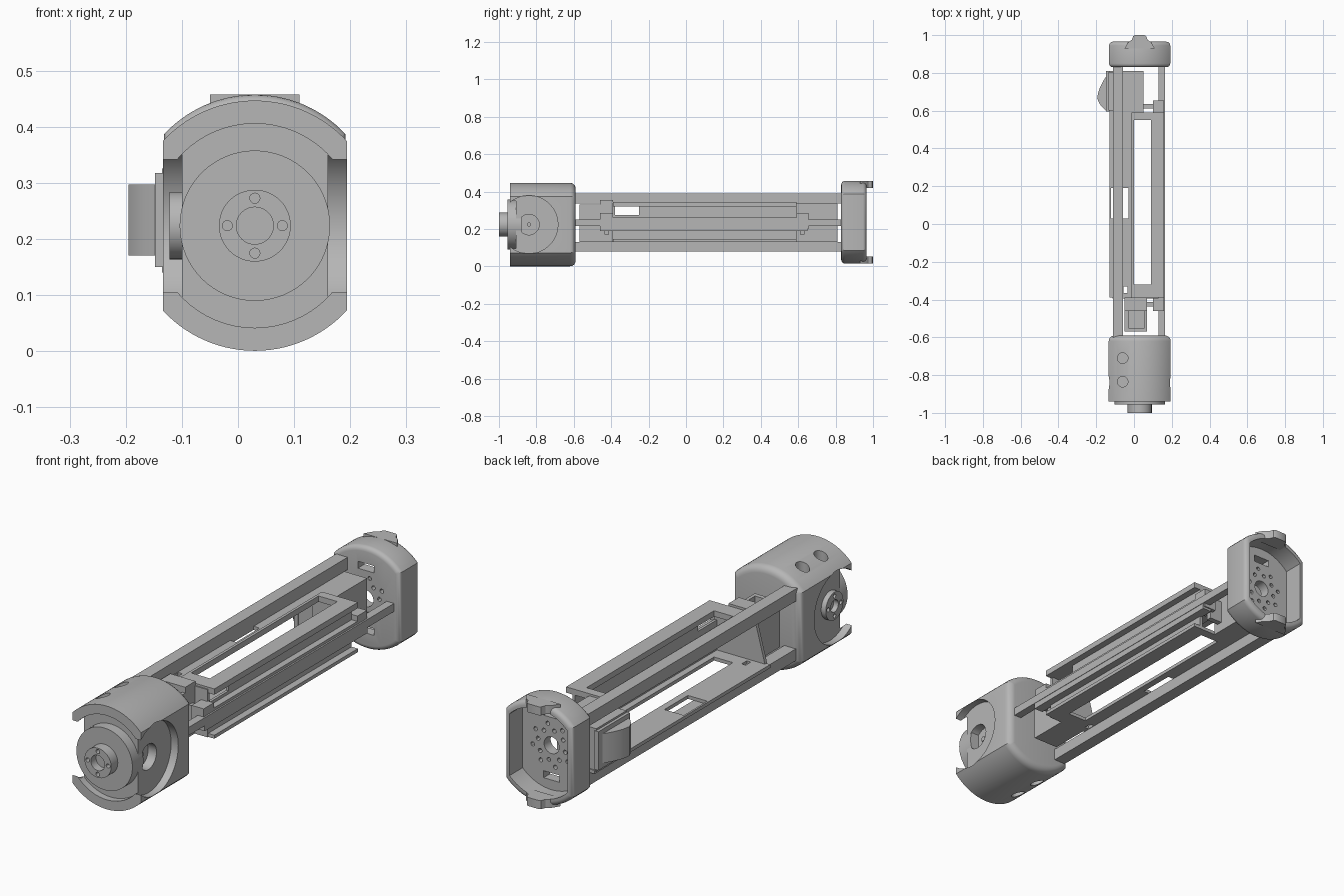
import bpy, bmesh, math
from mathutils import Matrix, Vector

if "Cube" in bpy.data.objects:
    bpy.data.objects.remove(bpy.data.objects["Cube"])

grey = bpy.data.materials.new("plain grey")
grey.use_nodes = True
COL = (0.47, 0.47, 0.47, 1)
grey.diffuse_color = COL
grey.node_tree.nodes["Principled BSDF"].inputs["Base Color"].default_value = COL
parts = []
CX = 0.03   # axis of the round end pieces
HZ = 0.2235  # housing centre height
CZ = 0.236   # cap centre height


def make(name, bm):
    bmesh.ops.recalc_face_normals(bm, faces=bm.faces)
    me = bpy.data.meshes.new(name)
    bm.to_mesh(me)
    bm.free()
    me.materials.append(grey)
    ob = bpy.data.objects.new(name, me)
    bpy.context.collection.objects.link(ob)
    parts.append(ob)
    return ob


def box(name, x, y, z):
    bm = bmesh.new()
    bmesh.ops.create_cube(bm, size=1)
    for v in bm.verts:
        v.co = [lo + (c + 0.5) * (hi - lo) for c, (lo, hi) in zip(v.co, (x, y, z))]
    return make(name, bm)


def cyl(name, centre, r, axis, a, b, n=48):
    """Cylinder along an axis from a to b; centre gives the other two coordinates."""
    bm = bmesh.new()
    bmesh.ops.create_cone(bm, cap_ends=True, segments=n, radius1=r, radius2=r, depth=b - a)
    rot = {"x": Matrix.Rotation(math.pi / 2, 4, "Y"),
           "y": Matrix.Rotation(math.pi / 2, 4, "X"), "z": Matrix()}[axis]
    pos = list(centre)
    pos.insert("xyz".index(axis), (a + b) / 2)
    bm.transform(Matrix.Translation(pos) @ rot)
    return make(name, bm)


def prism(name, pts, axis, a, b, round_at=(), width=0.02):
    """Profile extruded along y or z; rims at the listed positions are rounded."""
    i = "xyz".index(axis)
    bm = bmesh.new()
    verts = []
    for p in pts:
        co = list(p)
        co.insert(i, a)
        verts.append(bm.verts.new(co))
    face = bm.faces.new(verts)
    ext = bmesh.ops.extrude_face_region(bm, geom=[face])["geom"]
    move = Vector((0, 0, 0))
    move[i] = b - a
    bmesh.ops.translate(bm, verts=[g for g in ext if isinstance(g, bmesh.types.BMVert)], vec=move)
    bmesh.ops.recalc_face_normals(bm, faces=bm.faces)
    rims = [e for e in bm.edges if any(all(abs(v.co[i] - p) < 1e-5 for v in e.verts) for p in round_at)]
    if rims:
        bmesh.ops.bevel(bm, geom=rims, offset=width, segments=4, profile=0.5, affect="EDGES")
    return make(name, bm)


def slab(w, r, cz, n=28):
    """Circle with both sides cut flat."""
    a = math.acos(w / r)
    top = [a + (math.pi - 2 * a) * k / n for k in range(n + 1)]
    return [(CX + r * math.cos(t), cz + r * math.sin(t)) for t in top + [t + math.pi for t in top]]


def cut(ob, *cutters):
    for c in cutters:
        m = ob.modifiers.new("cut", "BOOLEAN")
        m.object, m.solver = c, "EXACT"
    bpy.context.view_layer.update()
    me = bpy.data.meshes.new_from_object(ob.evaluated_get(bpy.context.evaluated_depsgraph_get()))
    ob.modifiers.clear()
    ob.data = me
    for c in cutters:
        parts.remove(c)
        bpy.data.objects.remove(c)


# Motor housing with front bore, round side pockets and screw holes
housing = prism("motor_housing", slab(0.164, 0.223, HZ), "y", -0.94, -0.59, (-0.59,), 0.03)
cutters = [cyl("bore", (CX, HZ), 0.182, "y", -1.1, -0.91, 64),
           cyl("pocket_left", (-0.84, HZ), 0.155, "x", 0.16, 0.3, 64),
           cyl("pocket_right", (-0.84, HZ), 0.155, "x", -0.3, -0.10, 64),
           cyl("shaft_hole", (-0.84, HZ), 0.055, "x", 0.12, 0.3)]
for y in (-0.71, -0.835):
    cutters += [cyl("screw_top", (-0.06, y), 0.028, "z", 0.38, 0.6, 24),
                cyl("screw_bottom", (-0.06, y), 0.028, "z", -0.2, 0.065, 24)]
cut(housing, *cutters)
cyl("shaft_pin", (-0.84, HZ), 0.011, "x", 0.10, 0.13, 16)

# Motor face and its hub, plus the hub in the right pocket
cyl("motor_face", (CX, HZ), 0.134, "y", -0.955, -0.88, 64)
hub = cyl("motor_hub", (CX, HZ), 0.064, "y", -1.0, -0.94)
cut(hub, cyl("hub_bore", (CX, HZ), 0.033, "y", -1.1, -0.965),
    *[cyl("hub_screw", (CX + 0.049 * math.cos(k * math.pi / 2), HZ + 0.049 * math.sin(k * math.pi / 2)),
          0.009, "y", -1.1, -0.97, 16) for k in range(4)])
side = cyl("side_hub", (-0.84, HZ), 0.06, "x", -0.122, -0.09)
cut(side, cyl("side_bore", (-0.84, HZ), 0.026, "x", -0.2, -0.095),
    *[cyl("side_screw", (-0.84 + 0.043 * math.cos(k * math.pi / 2), HZ + 0.043 * math.sin(k * math.pi / 2)),
          0.009, "x", -0.2, -0.105, 16) for k in range(4)])

# End cap with a recessed, perforated floor and two lugs
cap = prism("end_cap", slab(0.162, 0.221, CZ), "y", 0.83, 0.965, (0.83, 0.965), 0.02)
cut(cap, prism("recess", slab(0.138, 0.192, CZ), "y", 0.875, 1.1))
holes = [cyl("centre_hole", (CX, CZ), 0.036, "y", 0.7, 1.1, 32)]
for k in range(16):
    t, r = (k + 0.5) * math.pi / 8, (0.066, 0.092)[k % 2]
    holes.append(cyl("small_hole", (CX + r * math.cos(t), CZ + r * math.sin(t)), 0.009, "y", 0.7, 1.1, 12))
for s in (-1, 1):
    z = CZ + s * 0.135
    holes.append(box("slot", (CX - 0.038, CX + 0.038), (0.7, 1.1), (z - 0.015, z + 0.015)))
cut(cap, *holes)
half = [(0.08, 0.93), (0.06, 0.963), (0.042, 0.975), (0.034, 0.995), (0.025, 1.0)]
lug = [(CX + x, y) for x, y in half] + [(CX - x, y) for x, y in reversed(half)]
for name, z0, z1 in (("top_lug", 0.42, 0.457), ("bottom_lug", 0.015, 0.052)):
    prism(name, lug, "z", z0, z1)

# Three rails joining both ends
RAIL = (-0.6, 0.84)
box("upper_rail", (-0.112, -0.057), RAIL, (0.337, 0.39))
box("lower_rail", (-0.112, -0.057), RAIL, (0.08, 0.131))
box("left_rail", (0.13, 0.165), RAIL, (0.215, 0.25))

# Tray plates with a long window and a small window
for name, x0, z0, z1 in (("upper_plate", -0.065, 0.32, 0.336), ("lower_plate", -0.13, 0.13, 0.145)):
    plate = prism(name, [(x0, -0.39), (0.16, -0.39), (0.16, 0.59), (0.05, 0.59), (0.05, 0.81), (x0, 0.81)],
                  "z", z0, z1)
    small_x = -0.059 if x0 > -0.1 else -0.122
    cut(plate, box("long_window", (0.0, 0.09), (-0.32, 0.55), (0, 1)),
        box("small_window", (small_x, -0.03), (0.03, 0.19), (0, 1)),
        box("front_notch", (-0.055, -0.035), (-0.365, -0.33), (0, 1)))
frame = box("window_frame", (-0.012, 0.16), (-0.39, 0.59), (0.33, 0.345))
cut(frame, box("frame_window", (0.0, 0.09), (-0.32, 0.55), (0, 1)))

# Tray walls
wall = box("left_wall", (0.118, 0.13), (-0.39, 0.59), (0.13, 0.336))
cut(wall, box("wall_opening", (0, 0.2), (-0.38, -0.25), (0.275, 0.32)))
box("rail_ledge", (0.12, 0.163), (-0.46, 0.65), (0.19, 0.216))
box("rail_cover", (0.12, 0.158), (-0.39, 0.59), (0.249, 0.262))
end_wall = prism("front_wall", [(-0.115, 0.13), (0.13, 0.13), (0.13, 0.336), (-0.06, 0.336)], "y", -0.395, -0.38)

# Blocks at both tray ends, with rail clips
front = box("front_block", (-0.05, 0.07), (-0.57, -0.39), (0.13, 0.33))
cut(front, box("front_hollow", (-0.03, 0.055), (-0.55, -0.41), (0.25, 0.5)))
box("front_foot", (-0.05, 0.07), (-0.46, -0.39), (0.3, 0.355))
rear = box("rear_block", (-0.06, 0.05), (0.59, 0.81), (0.14, 0.336))
cut(rear, box("rear_slot", (-0.05, -0.025), (0.75, 0.78), (0.3, 0.5)))
for y0, y1 in ((-0.46, -0.39), (0.59, 0.655)):
    box("rail_clip", (0.1, 0.158), (y0, y1), (0.2, 0.285))
    box("clip_arm", (0.04, 0.11), ((y0 + y1) / 2 - 0.012, (y0 + y1) / 2 + 0.012), (0.17, 0.27))

# Right side panel with a curved lever
box("side_panel", (-0.148, -0.13), (0.595, 0.81), (0.15, 0.317))
box("panel_web", (-0.135, -0.055), (0.6, 0.805), (0.14, 0.325))
curve = [(-0.195 + 0.047 * (1 - math.cos(t)), 0.665 + 0.12 * math.sin(t))
         for t in [k * math.pi / 16 for k in range(9)]]
curve = [(-0.195 + 0.047 * f, 0.665 + 0.115 * f ** 0.6) for f in [k / 8 for k in range(9)]]
prism("lever", curve + [(-0.148, 0.6), (-0.165, 0.615), (-0.183, 0.637)], "z", 0.17, 0.297)

# Smooth curved faces, keep edges sharp
bpy.ops.object.select_all(action="DESELECT")
for ob in parts:
    ob.select_set(True)
bpy.context.view_layer.objects.active = parts[0]
bpy.ops.object.shade_smooth_by_angle(angle=math.radians(30))
